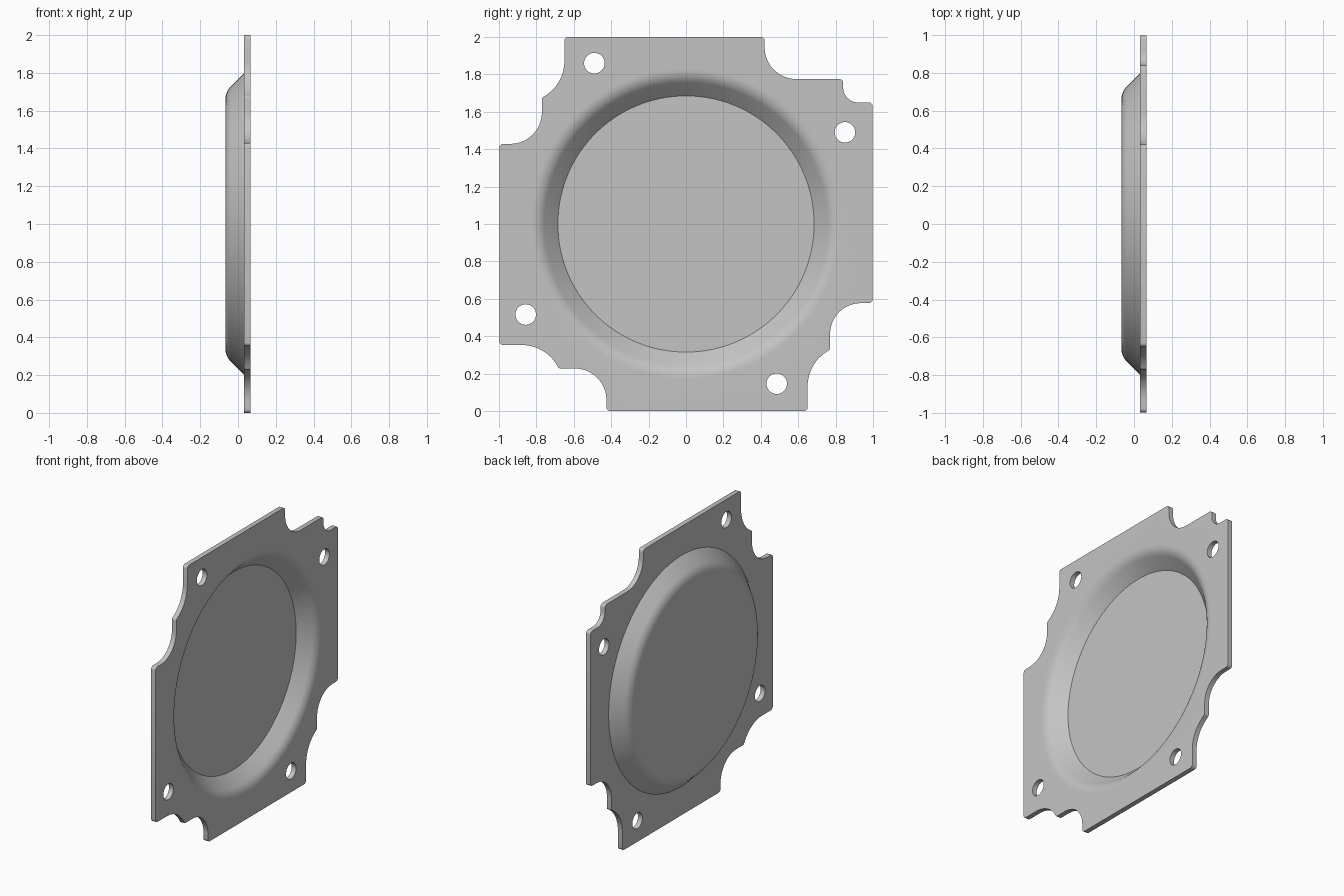
import bpy, bmesh, math
from mathutils import Vector

cube = bpy.data.objects.get("Cube")
if cube:
    bpy.data.objects.remove(cube, do_unlink=True)

BACK, FRONT = 0.033, 0.067      # flat flange faces along x
CENTRE_Z = 1.0
DISH_SEGMENTS = 128


def rounded(corner, before, after, radius, steps):
    """Points of an arc that rounds one corner."""
    p = Vector(corner)
    a = (Vector(before) - p).normalized()
    b = (Vector(after) - p).normalized()
    half = a.angle(b) / 2
    centre = p + (a + b).normalized() * (radius / math.sin(half))
    start = p + a * (radius / math.tan(half)) - centre
    end = p + b * (radius / math.tan(half)) - centre
    sweep = start.angle_signed(end)
    points = []
    for i in range(steps + 1):
        t = -sweep * i / steps
        c, s = math.cos(t), math.sin(t)
        points.append(centre + Vector((c * start.x - s * start.y,
                                       s * start.x + c * start.y)))
    return points


def circle(cy, cz, radius, count):
    return [(cy + radius * math.cos(math.tau * i / count),
             cz + radius * math.sin(math.tau * i / count)) for i in range(count)]


# Flange outline: y, z and rounding radius of each corner
corners = [
    (-.65, 2, .02), (.42, 2, .02), (.42, 1.775, .17), (.84, 1.775, .02),
    (.84, 1.65, .08), (.998, 1.65, .02), (.998, .577, .02), (.77, .577, .165),
    (.77, .328, .015), (.65, .26, .22), (.65, 0, .02), (-.425, 0, .02),
    (-.425, .228, .17), (-.68, .228, .015), (-.749, .353, .22),
    (-.998, .353, .02), (-.998, 1.428, .02), (-.77, 1.428, .17),
    (-.77, 1.675, .015), (-.65, 1.743, .22),
]
outline = []
for i, (y, z, r) in enumerate(corners):
    before, after = corners[i - 1][:2], corners[(i + 1) % len(corners)][:2]
    outline += rounded((y, z), before, after, r, 10 if r > .05 else 4)

# Bolt holes
holes = [circle(y, z, .055, 32) for y, z in
         [(-.49, 1.86), (.85, 1.49), (-.857, .516), (.485, .146)]]

# Dish profiles as (radius, x): inside from lip to floor, outside from root to floor
inside = rounded((.786, FRONT), (1, FRONT), (.685, -.034), .1, 8) + [(.685, -.034)]
outside = [(.8, BACK)] + rounded((.70, -.067), (.8, BACK), (0, -.067), .1, 8)

bm = bmesh.new()


def loop(points, x):
    verts = [bm.verts.new((x, y, z)) for y, z in points]
    for i, v in enumerate(verts):
        bm.edges.new((verts[i - 1], v))
    return verts


def bridge(one, two):
    for i in range(len(one)):
        bm.faces.new((one[i - 1], one[i], two[i], two[i - 1]))


def fill(loops):
    edges = [bm.edges.get((vs[i - 1], vs[i])) for vs in loops for i in range(len(vs))]
    bmesh.ops.triangle_fill(bm, edges=edges, use_beauty=True)


# Dish rings, walls and floors
lips = []
for profile in (inside, outside):
    rings = [loop(circle(0, CENTRE_Z, r, DISH_SEGMENTS), x) for r, x in profile]
    for one, two in zip(rings, rings[1:]):
        bridge(one, two)
    bm.faces.new(rings[-1])
    lips.append(rings[0])

# Flat flange faces around the dish, and the cut edges between them
front_loops = [loop(p, FRONT) for p in [outline] + holes]
back_loops = [loop(p, BACK) for p in [outline] + holes]
fill(front_loops + [lips[0]])
fill(back_loops + [lips[1]])
for one, two in zip(front_loops, back_loops):
    bridge(one, two)

bmesh.ops.recalc_face_normals(bm, faces=bm.faces)
mesh = bpy.data.meshes.new("dished_cover_plate")
bm.to_mesh(mesh)
bm.free()
plate = bpy.data.objects.new("dished_cover_plate", mesh)
bpy.context.collection.objects.link(plate)

# Plain grey metal
grey = bpy.data.materials.new("plain_grey")
grey.use_nodes = True
colour = (.55, .55, .55, 1)
grey.diffuse_color = colour
grey.node_tree.nodes["Principled BSDF"].inputs["Base Color"].default_value = colour
mesh.materials.append(grey)

bpy.ops.object.select_all(action='DESELECT')
plate.select_set(True)
bpy.context.view_layer.objects.active = plate
bpy.ops.object.shade_smooth_by_angle(angle=math.radians(30))
